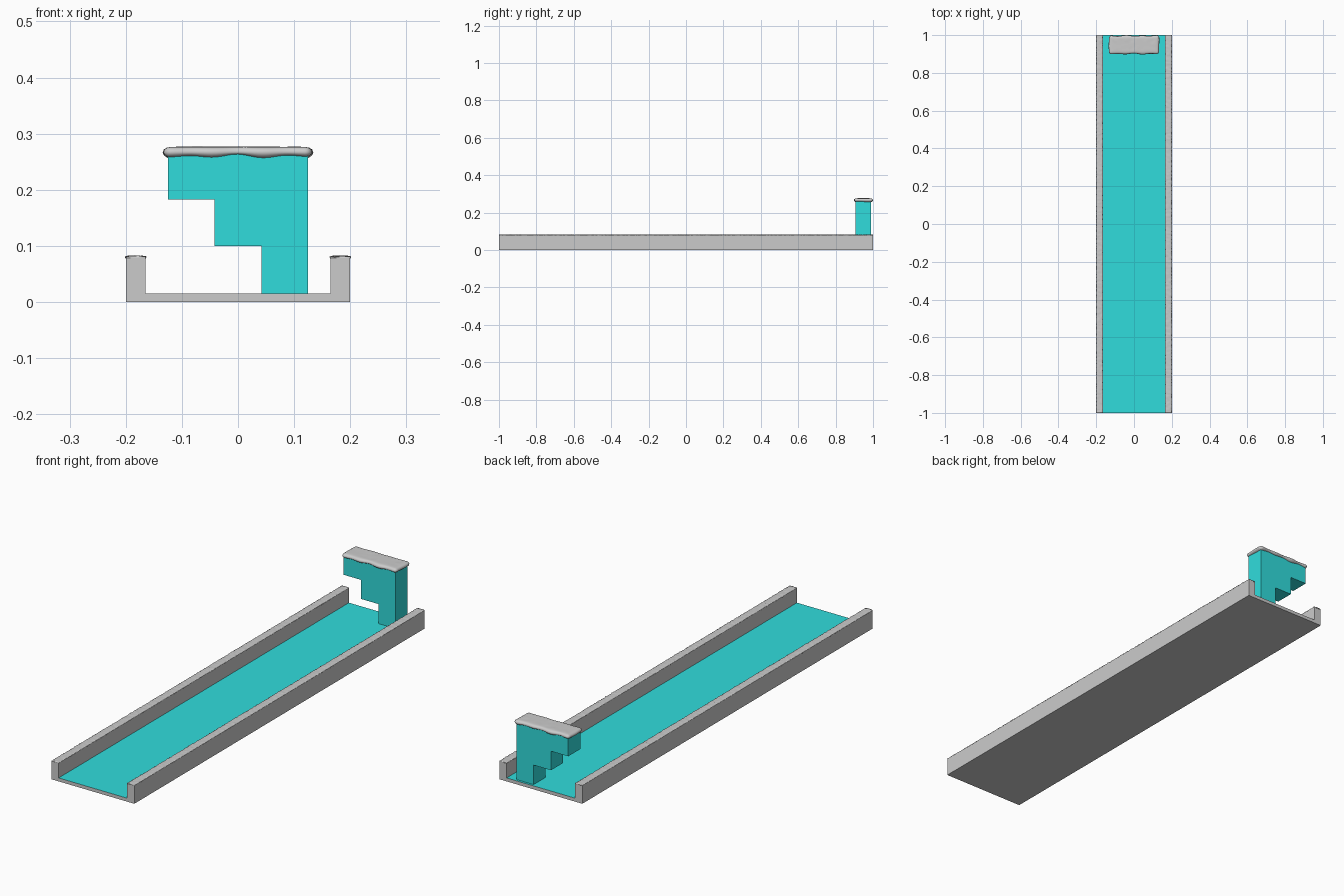
import bpy, bmesh, math
from mathutils import Vector, noise

if "Cube" in bpy.data.objects:
    bpy.data.objects.remove(bpy.data.objects["Cube"])

cyan = bpy.data.materials.new("cyan")
cyan.diffuse_color = (0.03, 0.72, 0.72, 1)
cyan.use_nodes = True
cyan.node_tree.nodes["Principled BSDF"].inputs["Base Color"].default_value = cyan.diffuse_color
grey = bpy.data.materials.new("grey")
grey.diffuse_color = (0.8, 0.8, 0.8, 1)
grey.use_nodes = True
grey.node_tree.nodes["Principled BSDF"].inputs["Base Color"].default_value = grey.diffuse_color


def finish(name, bm, mats=(), smooth=False):
    bmesh.ops.recalc_face_normals(bm, faces=bm.faces)
    me = bpy.data.meshes.new(name)
    bm.to_mesh(me)
    bm.free()
    for m in mats:
        me.materials.append(m)
    ob = bpy.data.objects.new(name, me)
    bpy.context.collection.objects.link(ob)
    if smooth:
        me.shade_smooth()
    return ob


def extrude_profile(pts, y0, y1):
    """Closed xz outline swept along y."""
    bm = bmesh.new()
    f = bm.faces.new([bm.verts.new((x, y0, z)) for x, z in pts])
    r = bmesh.ops.extrude_face_region(bm, geom=[f])
    for v in r["geom"]:
        if isinstance(v, bmesh.types.BMVert):
            v.co.y = y1
    return bm


def skin(bm, rings, closed=True):
    for a, b in zip(rings, rings[1:]):
        n = len(a)
        for i in range(n if closed else n - 1):
            j = (i + 1) % n
            bm.faces.new((a[i], a[j], b[j], b[i]))


# Channel with a coloured floor
W, IN, H, FL = 0.2, 0.165, 0.078, 0.015
bm = extrude_profile([(-W, 0), (W, 0), (W, H), (IN, H), (IN, FL),
                      (-IN, FL), (-IN, H), (-W, H)], -1, 1)
for f in bm.faces:
    c = f.calc_center_median()
    if abs(c.z - FL) < 1e-4 and abs(c.y) < 0.1:
        f.material_index = 1
finish("channel", bm, (grey, cyan))

# Rough snow strips along the wall tops
for side, name in ((-1, "left_wall_snow"), (1, "right_wall_snow")):
    bm = bmesh.new()
    rings = []
    N, M = 330, 14
    for k in range(N + 1):
        y = -1 + 2 * k / N
        ring = []
        for i in range(M):
            a = 2 * math.pi * i / M
            c, s = math.cos(a), math.sin(a)
            x = side * 0.1825 + 0.0185 * c
            n = noise.noise(Vector((x * 110, y * 110, s * 2 + side * 7)))
            z = 0.079 + math.copysign(abs(s) ** 0.5, s) * 0.0025
            if s > -0.1:
                z += n * 0.0022
            ring.append(bm.verts.new((x + c * n * 0.002, y, z)))
        rings.append(ring)
    skin(bm, rings)
    bm.faces.new(rings[0])
    bm.faces.new(rings[-1])
    finish(name, bm, smooth=True)

# Stepped block at the far end
bm = extrude_profile([(0.042, FL), (0.125, FL), (0.125, 0.267), (-0.125, 0.267),
                      (-0.125, 0.183), (-0.042, 0.183), (-0.042, 0.1), (0.042, 0.1)],
                     0.907, 0.99)
finish("stepped_block", bm, (cyan,))

# Snow cap: rounded slab with wavy, drooping edges
HX, HY, CY, ZT = 0.119, 0.036, 0.9485, 0.267


def rim_points():
    """Rounded rectangle samples: position, outward direction."""
    out, quarter = [], 6
    corners = [(1, -1, -90), (1, 1, 0), (-1, 1, 90), (-1, -1, 180)]
    for i, (sx, sy, a0) in enumerate(corners):
        p = Vector((sx * HX, sy * HY))
        q = Vector((corners[(i + 1) % 4][0] * HX, corners[(i + 1) % 4][1] * HY))
        for k in range(quarter + 1):
            a = math.radians(a0 + 90 * k / quarter)
            out.append((p, Vector((math.cos(a), math.sin(a)))))
        d = out[-1][1]
        steps = 40 if abs(p.y - q.y) < 1e-6 else 12
        for k in range(1, steps):
            out.append((p.lerp(q, k / steps), d))
    return out


bm = bmesh.new()
rim = rim_points()
profile = [(-90, 1), (-60, 1), (-30, 1), (0, 1), (30, 1), (60, 1), (90, 1)]
rings = []
for deg, _ in profile:
    a = math.radians(deg)
    ring = []
    for p, d in rim:
        wave = math.cos(2 * math.pi * (p.x - 0.042) / 0.084) * 0.6 \
            + 0.4 * math.sin(p.x * 45 + p.y * 60 + 1)
        r = 0.0125 + 0.003 * wave
        z = ZT + (0.0095 * math.sin(a) if a > 0 else (0.008 + 0.0035 * wave) * math.sin(a))
        xy = p + d * r * math.cos(a)
        ring.append(bm.verts.new((xy.x, CY + xy.y, z)))
    rings.append(ring)
# inner rings across the gently lumpy top
for s in (0.75, 0.5, 0.25):
    ring = []
    for p, d in rim:
        x, y = p.x * (1 - (1 - s) * HY / HX), p.y * s
        if abs(p.x) == HX:
            x = math.copysign(HX - (1 - s) * HY, p.x)
        z = ZT + 0.0095 + 0.0012 * noise.noise(Vector((x * 35, y * 35, 3)))
        ring.append(bm.verts.new((x, CY + y, z)))
    rings.append(ring)
skin(bm, rings)
bm.faces.new(rings[-1])
bm.faces.new(rings[0])
bmesh.ops.remove_doubles(bm, verts=bm.verts, dist=1e-5)
finish("block_snow_cap", bm, smooth=True)
